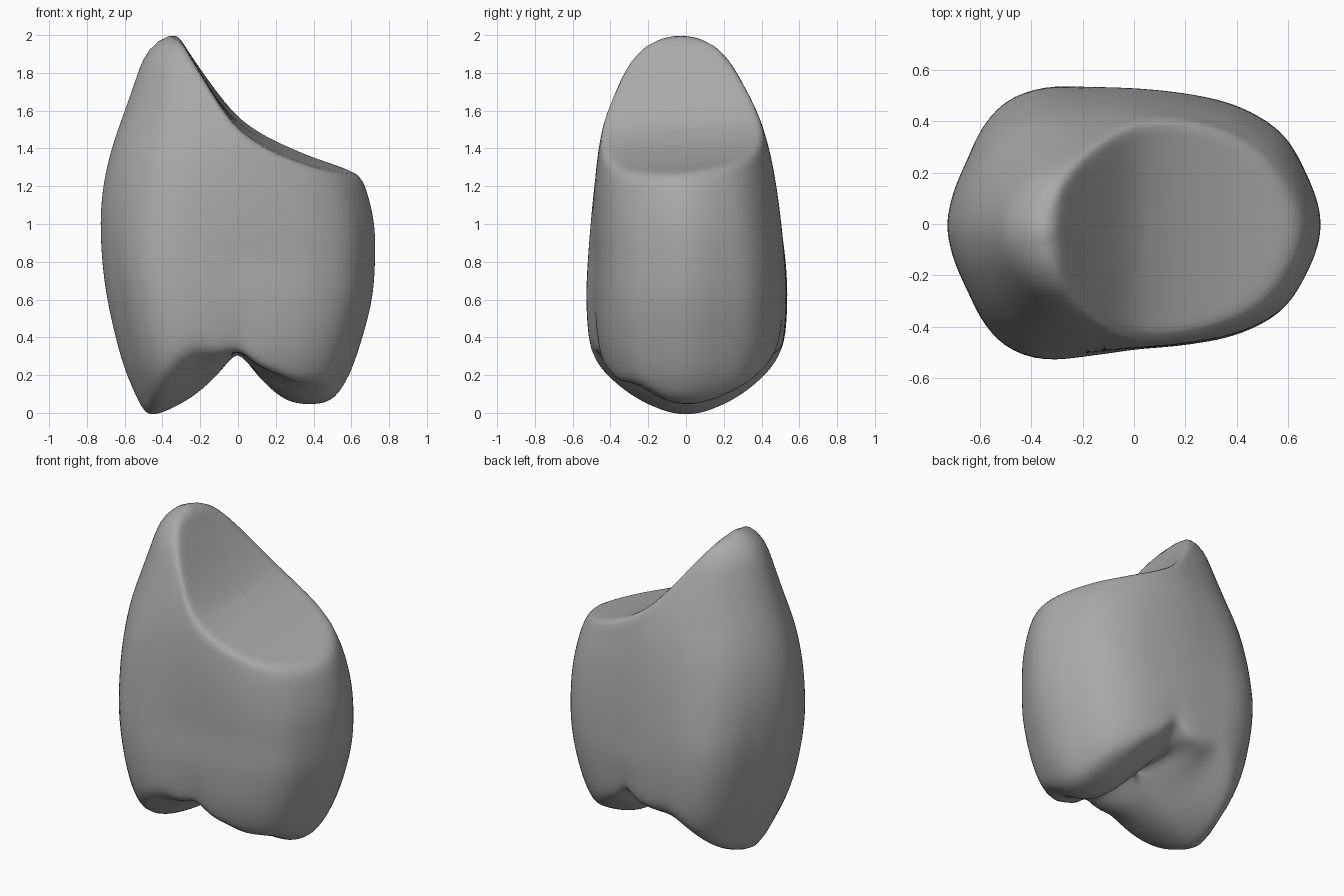
import bpy, bmesh, math

cube = bpy.data.objects.get("Cube")
if cube:
    bpy.data.objects.remove(cube)


def curve(points):
    """Smooth curve through (input, output) points, with straight ends."""
    n = len(points)
    slopes = []
    for i in range(n):
        a, b = points[max(i - 1, 0)], points[min(i + 1, n - 1)]
        slopes.append((b[1] - a[1]) / (b[0] - a[0]))

    def f(v):
        if v <= points[0][0]:
            return points[0][1] + slopes[0] * (v - points[0][0])
        for i in range(n - 1):
            (a, p), (b, q) = points[i], points[i + 1]
            if v <= b:
                w, t = b - a, (v - a) / (b - a)
                return ((2*t**3 - 3*t*t + 1) * p + (t**3 - 2*t*t + t) * w * slopes[i]
                        + (3*t*t - 2*t**3) * q + (t**3 - t*t) * w * slopes[i + 1])
        return points[-1][1] + slopes[-1] * (v - points[-1][0])
    return f


def clamp(v):
    return min(1, max(0, v))


def bump(v, centre, width):
    return math.exp(-((v - centre) / width) ** 2)


# Wall extents by height
left = curve([(0, -.5), (.2, -.59), (.4, -.65), (.7, -.71), (1, -.73), (1.2, -.715),
              (1.4, -.67), (1.6, -.6), (1.8, -.53), (1.9, -.495), (1.97, -.44), (2.025, -.34)])
right = curve([(0, .46), (.1, .53), (.2, .59), (.4, .66), (.6, .71), (.8, .727), (1, .722),
               (1.2, .675), (1.3, .625), (1.6, .54), (1.8, .3), (2.025, -.15)])
depth = curve([(0, .34), (.2, .46), (.35, .51), (.6, .53), (.8, .522), (1, .51), (1.2, .49),
               (1.4, .457), (1.6, .4), (1.8, .31), (1.9, .245), (2.025, .09)])

# Scooped top and two-cusped underside
scoop = curve([(-.4, 2.14), (-.33, 2.03), (-.25, 1.89), (-.1, 1.66), (0, 1.54), (.1, 1.465),
               (.2, 1.41), (.4, 1.33), (.65, 1.265)])
cusps = curve([(-.65, .16), (-.55, .02), (-.46, -.015), (-.25, .08), (-.1, .21), (0, .32),
               (.1, .2), (.25, .07), (.4, .045), (.5, .07), (.65, .2)])

# Outline seen from above: degrees from the low end, then radius
outline = curve([(0, 1), (22, .995), (40, 1.03), (56, 1.01), (73, .965), (90, .96), (105, 1.025),
                 (117, 1.125), (127, 1.15), (137, 1.105), (152, 1.02), (168, .995), (180, 1)])


def top(x, y):
    return scoop(x) + .08 * y * clamp((x + .33) * 4)


def bottom(x, y):
    spread = clamp(abs(x) / .22)
    low_corner = x > 0 and y < 0
    rise = .14 if low_corner else .25
    dip = .06 * spread * bump(y, -.27, .13) if low_corner else 0
    notch = .12 * bump(x, .09, .055) * clamp(y * 4 - 1)
    return cusps(x) + rise * spread * (abs(y) / .5) ** 1.8 + notch + dip


def wall(angle, z):
    c, s = math.cos(angle), math.sin(angle)
    # the outline becomes a plain oval towards the top
    r = outline(math.degrees(math.acos(c)))
    r += (1 - r) * .8 * clamp((z - .8) / .7)
    x0, x1 = left(z), right(z)
    x = (x0 + x1) / 2 + r * c * (x1 - x0) / 2
    y = r * s * depth(z) * (1 + .04 * s * clamp(c * 2 + 1) * clamp(1.8 - z))
    y *= 1 - .08 * bump(x, .09 if s > 0 else 0, .06) * clamp(1 - z / .6)
    return x, y - .03 * clamp(z - .8), z


def crossing(angle, surface, lo, hi):
    for _ in range(30):
        mid = (lo + hi) / 2
        x, y, _z = wall(angle, mid)
        if mid < surface(x, y):
            lo = mid
        else:
            hi = mid
    return (lo + hi) / 2


COLS, ROWS, RINGS = 128, 40, 18
bm = bmesh.new()
angles = [2 * math.pi * (i + .5) / COLS for i in range(COLS)]
spans = [(crossing(a, bottom, -.02, .8), crossing(a, top, .8, 2.025)) for a in angles]


def add_cap(surface, rim):
    cx = sum(p[0] for p in rim) / COLS
    loops = []
    for k in range(1, RINGS):
        f = 1 - k / RINGS
        ring = []
        for x, y, _z in rim:
            px, py = cx + (x - cx) * f, y * f
            ring.append(bm.verts.new((px, py, surface(px, py))))
        loops.append(ring)
    return loops, bm.verts.new((cx, 0, surface(cx, 0)))


# Side wall
rows = []
for j in range(ROWS + 1):
    t = j / ROWS
    rows.append([bm.verts.new(wall(a, b + (e - b) * t)) for a, (b, e) in zip(angles, spans)])

# Underside and scooped top
low, low_tip = add_cap(bottom, [v.co.copy() for v in rows[0]])
high, high_tip = add_cap(top, [v.co.copy() for v in rows[-1]])
rows = low[::-1] + rows + high
for r, s in zip(rows, rows[1:]):
    for i in range(COLS):
        k = (i + 1) % COLS
        bm.faces.new((r[i], r[k], s[k], s[i]))
for i in range(COLS):
    k = (i + 1) % COLS
    bm.faces.new((rows[0][k], rows[0][i], low_tip))
    bm.faces.new((rows[-1][i], rows[-1][k], high_tip))

# Soften rims and ridges
for _ in range(5):
    bmesh.ops.smooth_vert(bm, verts=bm.verts, factor=.5,
                          use_axis_x=True, use_axis_y=True, use_axis_z=True)
bmesh.ops.recalc_face_normals(bm, faces=bm.faces)

mesh = bpy.data.meshes.new("tooth_crown")
bm.to_mesh(mesh)
bm.free()
crown = bpy.data.objects.new("tooth_crown", mesh)
bpy.context.collection.objects.link(crown)

grey = bpy.data.materials.new("plain_grey")
grey.use_nodes = True
colour = (.4, .4, .4, 1)
grey.diffuse_color = colour
grey.node_tree.nodes["Principled BSDF"].inputs["Base Color"].default_value = colour
mesh.materials.append(grey)
mesh.shade_smooth()
